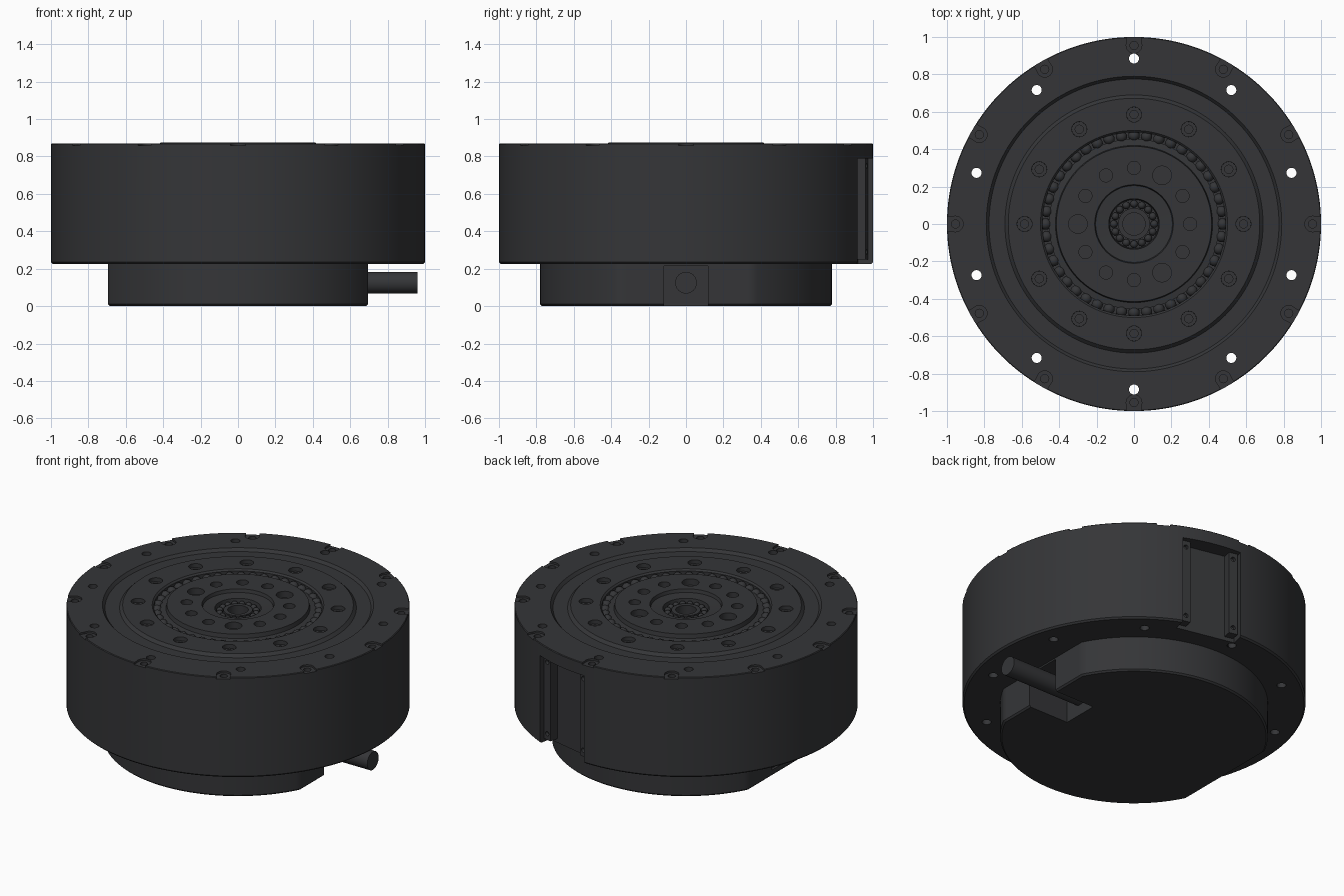
import bpy, bmesh
from math import sin, cos, pi, radians
from mathutils import Matrix, Vector

if "Cube" in bpy.data.objects:
    bpy.data.objects.remove(bpy.data.objects["Cube"])

mat = bpy.data.materials.new("dark_grey")
mat.diffuse_color = (0.035, 0.036, 0.039, 1)
mat.use_nodes = True
mat.node_tree.nodes["Principled BSDF"].inputs["Base Color"].default_value = mat.diffuse_color


def finish(name, bm):
    bmesh.ops.recalc_face_normals(bm, faces=bm.faces)
    me = bpy.data.meshes.new(name)
    bm.to_mesh(me)
    bm.free()
    ob = bpy.data.objects.new(name, me)
    bpy.context.collection.objects.link(ob)
    me.materials.append(mat)
    return ob


def revolve(bm, profile, n=32, at=(0, 0), flat=None):
    """Solid of revolution; open ends are capped. flat clamps x to cut side flats."""
    rings = []
    for r, z in profile:
        if r == 0:
            rings.append([bm.verts.new((at[0], at[1], z))] * n)
            continue
        ring = []
        for i in range(n):
            a = 2 * pi * i / n
            x, y = r * cos(a), r * sin(a)
            if flat:
                lim = flat - (profile[-2][0] - r)
                x = max(-lim, min(lim, x))
            ring.append(bm.verts.new((x + at[0], y + at[1], z)))
        rings.append(ring)
    for a, b in zip(rings, rings[1:]):
        for i in range(n):
            j = (i + 1) % n
            vs = list(dict.fromkeys([a[i], a[j], b[j], b[i]]))
            if len(vs) > 2:
                bm.faces.new(vs)


def box(bm, center, size, angle=0, pivot=True):
    m = Matrix.Translation(center) @ Matrix.Diagonal((*size, 1))
    bmesh.ops.create_cube(bm, size=1, matrix=Matrix.Rotation(angle, 4, 'Z') @ m)


def polar(r, deg):
    return r * cos(radians(deg)), r * sin(radians(deg))


def cut(ob, bm):
    c = finish("cutter", bm)
    c.hide_render = True
    mod = ob.modifiers.new("cut", 'BOOLEAN')
    mod.operation, mod.solver, mod.object = 'DIFFERENCE', 'EXACT', c
    bpy.context.view_layer.objects.active = ob
    bpy.ops.object.modifier_apply(modifier=mod.name)
    bpy.data.objects.remove(c)


def smooth(ob):
    bpy.ops.object.select_all(action='DESELECT')
    ob.select_set(True)
    bpy.context.view_layer.objects.active = ob
    bpy.ops.object.shade_smooth_by_angle(angle=radians(30))


# main housing with grooves, bearing races and centre bore
bm = bmesh.new()
revolve(bm, [(0, .225), (.99, .225), (1, .235), (1, .866), (.996, .87),
             (.79, .87), (.775, .852), (.69, .852), (.672, .87),
             (.50, .87), (.49, .86), (.49, .80), (.455, .80), (.455, .845),
             (.42, .85), (.415, .876), (.21, .876), (.205, .855),
             (.135, .85), (.13, .80), (.085, .80), (.085, .84),
             (.06, .84), (.06, .78), (0, .78)], 160)
body = finish("housing", bm)

# drilled holes: through holes, face counterbores, hub holes, rim screw seats
bm = bmesh.new()
for i in range(10):
    revolve(bm, [(0, .1), (.027, .1), (.027, 1), (0, 1)], 24, polar(.885, 18 + 36 * i))
for i in range(12):
    a = 30 * i
    revolve(bm, [(0, .80), (.022, .80), (.022, .845), (.04, .845), (.043, 1), (0, 1)],
            24, polar(.585, a))
    r = .05 if a in (60, 180, 300) else .035
    revolve(bm, [(0, .835), (r, .835), (r, 1), (0, 1)], 24, polar(.30, a))
    revolve(bm, [(0, .82), (.022, .82), (.022, .858), (.042, .858), (.042, 1), (0, 1)],
            24, polar(.955, a))
cut(body, bm)

# rim seats open outward
bm = bmesh.new()
for i in range(12):
    box(bm, (1.005, 0, .908), (.1, .08, .1), radians(30 * i))
cut(body, bm)

# side slot, open at the bottom
SLOT = radians(77.5)
bm = bmesh.new()
box(bm, (1.0, 0, .445), (.2, .38, .69), SLOT)
cut(body, bm)
smooth(body)

# two slot rails with screw holes
bm = bmesh.new()
for t in (-.155, .155):
    box(bm, (.92, t, .52), (.07, .055, .54), SLOT)
rails = finish("slot_rails", bm)
bm = bmesh.new()
for t in (-.155, .155):
    for z in (.29, .75):
        m = (Matrix.Rotation(SLOT, 4, 'Z') @ Matrix.Translation((.96, t, z))
             @ Matrix.Rotation(pi / 2, 4, 'Y'))
        bmesh.ops.create_cone(bm, cap_ends=True, segments=20, radius1=.014,
                              radius2=.014, depth=.05, matrix=m)
cut(rails, bm)
smooth(rails)

# bearing balls
for name, count, ring, rad, z in (("bearing_balls", 44, .473, .03, .83),
                                  ("centre_bearing_balls", 16, .108, .02, .825)):
    bm = bmesh.new()
    for i in range(count):
        x, y = polar(ring, 360 * i / count)
        bmesh.ops.create_uvsphere(bm, u_segments=16, v_segments=10, radius=rad,
                                  matrix=Matrix.Translation((x, y, z)))
    smooth(finish(name, bm))

# lower cover with two side flats and the cable pocket
bm = bmesh.new()
revolve(bm, [(0, 0), (.77, 0), (.78, .01), (.78, .24), (0, .24)], 160, flat=.695)
base = finish("lower_cover", bm)
bm = bmesh.new()
box(bm, (.60, 0, .05), (.38, .235, .33))
box(bm, (-.70, 0, .12), (.04, .235, .16))
cut(base, bm)
smooth(base)

# cable
bm = bmesh.new()
m = Matrix.Translation((.675, 0, .125)) @ Matrix.Rotation(pi / 2, 4, 'Y')
bmesh.ops.create_cone(bm, cap_ends=True, segments=32, radius1=.058, radius2=.058,
                      depth=.57, matrix=m)
smooth(finish("cable", bm))
